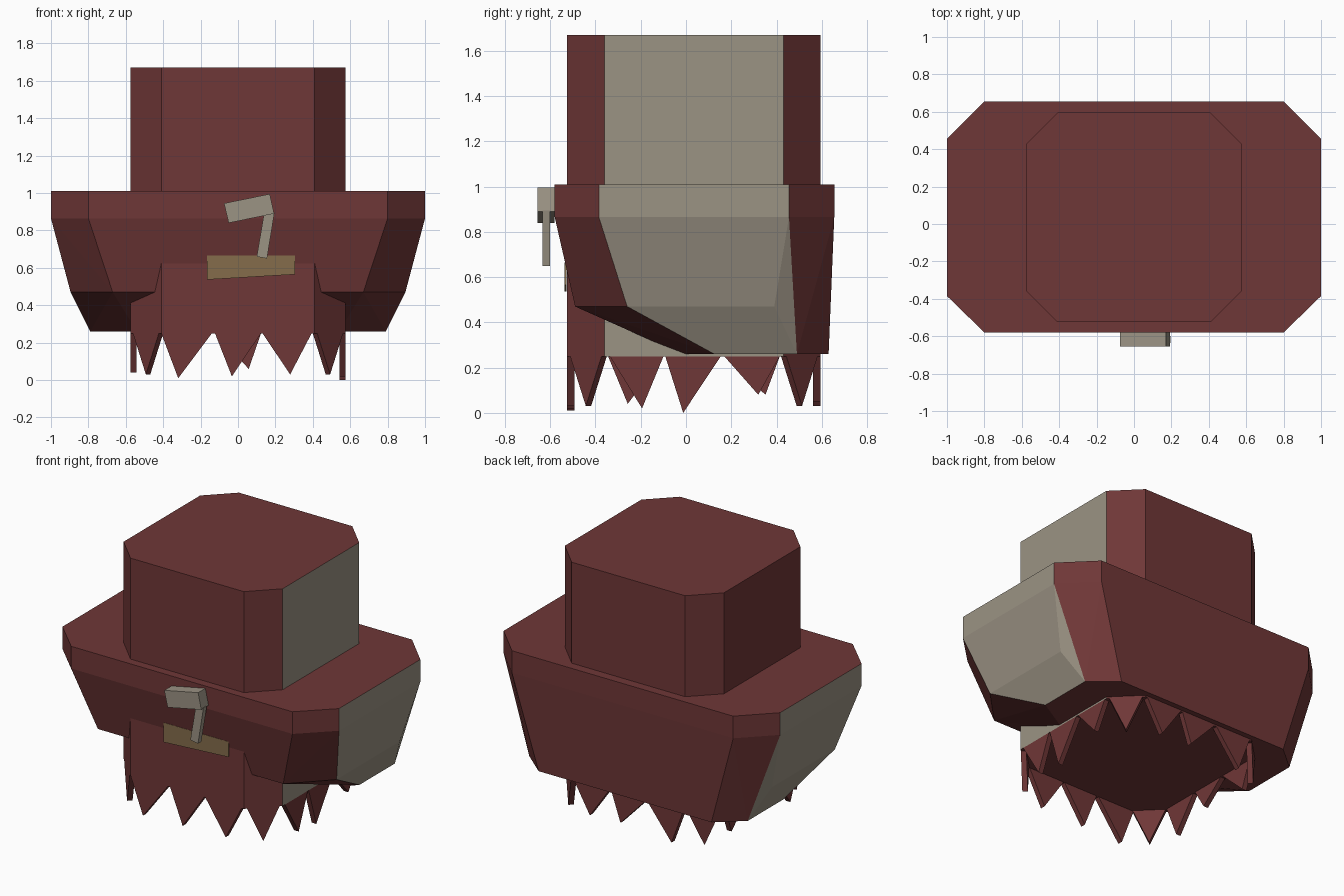
import bpy, bmesh
from mathutils import Vector

if "Cube" in bpy.data.objects:
    bpy.data.objects.remove(bpy.data.objects["Cube"])


def material(name, rgb):
    m = bpy.data.materials.new(name)
    m.diffuse_color = (*rgb, 1)
    m.use_nodes = True
    m.node_tree.nodes["Principled BSDF"].inputs["Base Color"].default_value = m.diffuse_color
    return m


RED = material("dark_red", (0.159, 0.038, 0.038))
GREY = material("warm_grey", (0.33, 0.292, 0.231))
BROWN = material("brown", (0.234, 0.15, 0.07))


def finish(name, bm, mats, rule=None):
    bmesh.ops.recalc_face_normals(bm, faces=bm.faces[:])
    bm.normal_update()
    if rule:
        for f in bm.faces:
            f.material_index = int(rule(f))
    me = bpy.data.meshes.new(name)
    bm.to_mesh(me)
    bm.free()
    for m in mats:
        me.materials.append(m)
    ob = bpy.data.objects.new(name, me)
    bpy.context.collection.objects.link(ob)
    return ob


def add_prism(bm, points, offset):
    """Close a flat outline by extruding it along offset."""
    face = bm.faces.new([bm.verts.new(p) for p in points])
    ext = bmesh.ops.extrude_face_region(bm, geom=[face])
    bmesh.ops.translate(bm, vec=offset, verts=[v for v in ext["geom"] if isinstance(v, bmesh.types.BMVert)])


# Eight-sided central column, grey on its right face only
half = [(0.41, -0.525), (0.575, -0.36), (0.575, 0.43), (0.41, 0.595)]
outline = half + [(-x, y) for x, y in reversed(half)]
bm = bmesh.new()
add_prism(bm, [(x, y, 0.25) for x, y in outline], Vector((0, 0, 1.42)))
finish("column", bm, [RED, GREY], lambda f: f.normal.x > 0.9)

# Wide tapered collar, grey on both sides
rim = [(0.8, -0.58), (1.0, -0.385), (1.0, 0.455), (0.8, 0.655)]
levels = {
    1.01: rim,
    0.865: rim,
    0.47: [(0.67, -0.49), (0.895, -0.26), (0.895, 0.39)],
    0.26: [(0.54, -0.02), (0.79, 0.125), (0.79, 0.49), (0.625, 0.63)],
}
bm = bmesh.new()
for z, pts in levels.items():
    for x, y in pts:
        for s in (-1, 1):
            bm.verts.new((s * x, y, z))
bmesh.ops.convex_hull(bm, input=bm.verts[:])
bmesh.ops.dissolve_limit(bm, angle_limit=0.02, verts=bm.verts[:], edges=bm.edges[:])
finish("collar", bm, [RED, GREY], lambda f: abs(f.normal.x) > 0.78)

# Ragged teeth around the lower rim: (start, end, tip along the edge, tip height)
CHAMFER = [(0.08, 0.92, 0.5, 0.03)]
FRONT = [(0.0, 0.33, 0.11, 0.01), (0.35, 0.65, 0.46, 0.02), (0.66, 0.98, 0.84, 0.03)]
RIGHT = [(0.03, 0.33, 0.21, 0.02), (0.34, 0.65, 0.44, 0.0), (0.67, 0.98, 0.86, 0.08)]
BACK = [(0.02, 0.33, 0.16, 0.05), (0.35, 0.65, 0.43, 0.06), (0.67, 0.98, 0.88, 0.03)]
LEFT = [(0.02, 0.33, 0.10, 0.08), (0.35, 0.65, 0.55, 0.12), (0.67, 0.98, 0.87, 0.04)]
sides = [CHAMFER, RIGHT, CHAMFER, BACK, CHAMFER, LEFT, CHAMFER, FRONT]
bm = bmesh.new()
for i, teeth in enumerate(sides):
    a = Vector((*outline[i], 0.25))
    b = Vector((*outline[(i + 1) % 8], 0.25))
    d = (b - a).normalized()
    inward = Vector((-d.y, d.x, 0)) * 0.033
    for start, end, at, z in teeth:
        tip = a.lerp(b, at)
        tip.z = z
        add_prism(bm, [a.lerp(b, start), a.lerp(b, end), tip], inward)
finish("teeth", bm, [RED])


def front_plate(name, pts, y0, y1, mat):
    bm = bmesh.new()
    add_prism(bm, [(x, y0, z) for x, z in pts], Vector((0, y1 - y0, 0)))
    finish(name, bm, [mat])


# Mouth strip and the bent pipe in front of it
front_plate("mouth", [(-0.165, 0.665), (0.305, 0.665), (0.305, 0.565), (-0.165, 0.537)], -0.536, -0.527, BROWN)
front_plate("pipe_stem", [(0.10, 0.66), (0.155, 0.65), (0.195, 0.895), (0.14, 0.895)], -0.635, -0.60, GREY)
front_plate("pipe_bowl", [(-0.075, 0.945), (0.17, 0.995), (0.193, 0.89), (-0.05, 0.84)], -0.655, -0.58, GREY)
